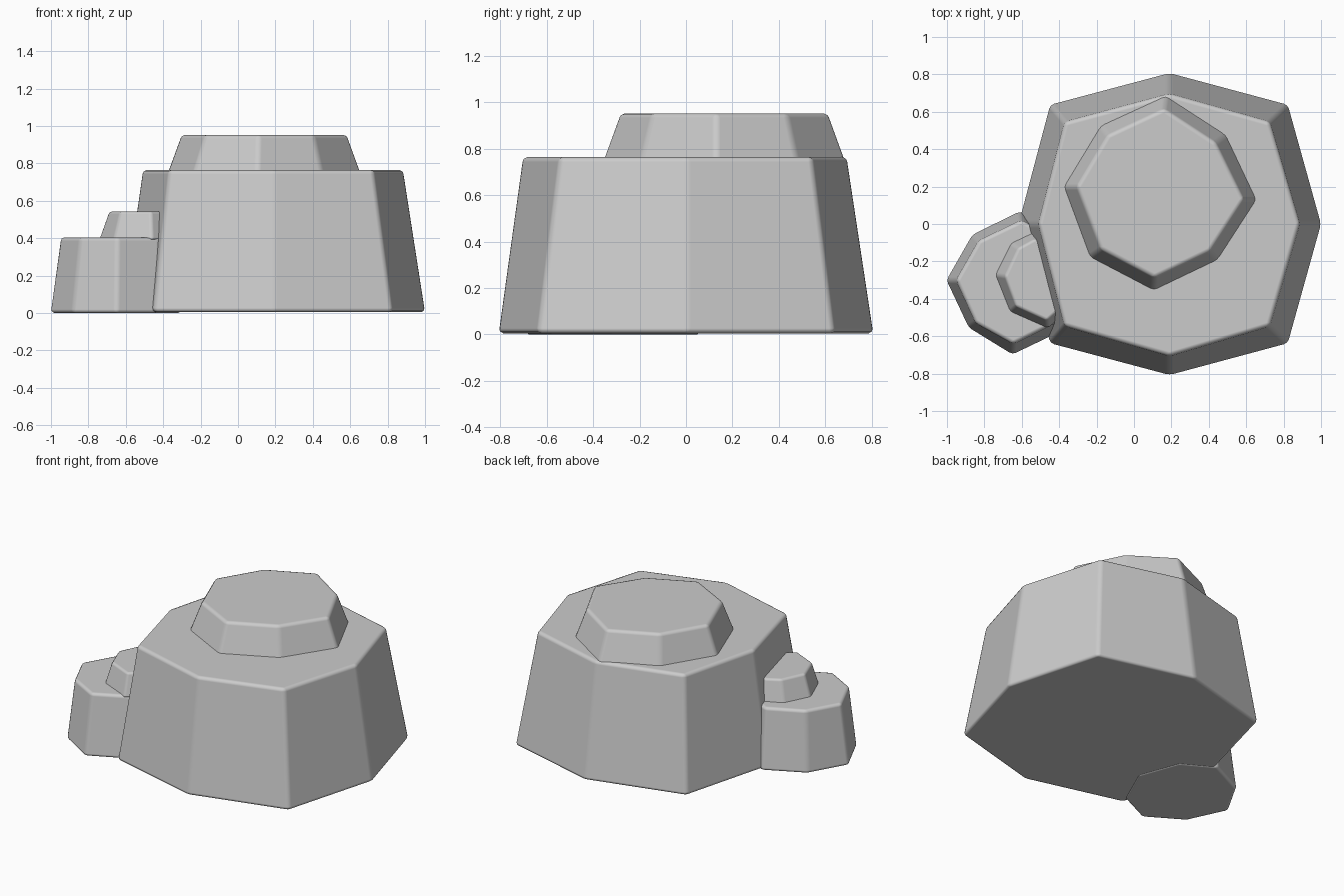
import bpy, bmesh, math


def rock(name, bottom, top, z0, z1, bevel):
    """Tapered faceted boulder between two outlines with softened edges."""
    bm = bmesh.new()
    low = [bm.verts.new((x, y, z0)) for x, y in bottom]
    high = [bm.verts.new((x, y, z1)) for x, y in top]
    n = len(low)
    bm.faces.new(low)
    bm.faces.new(high)
    for i in range(n):
        j = (i + 1) % n
        bm.faces.new((low[i], low[j], high[j], high[i]))
    bmesh.ops.recalc_face_normals(bm, faces=bm.faces)
    mesh = bpy.data.meshes.new(name)
    bm.to_mesh(mesh)
    bm.free()
    obj = bpy.data.objects.new(name, mesh)
    bpy.context.collection.objects.link(obj)
    mod = obj.modifiers.new("soft_edges", 'BEVEL')
    mod.width = bevel
    mod.segments = 2
    mod.limit_method = 'ANGLE'
    mod.angle_limit = math.radians(15)
    mod.harden_normals = True
    for p in mesh.polygons:
        p.use_smooth = True
    return obj


# Main boulder: octagon with a tapered top
rock("main_boulder",
     [(1.003, 0), (0.825, 0.64), (0.19, 0.81), (-0.45, 0.64),
      (-0.62, 0), (-0.45, -0.64), (0.19, -0.81), (0.825, -0.64)],
     [(0.885, 0), (0.725, 0.545), (0.19, 0.695), (-0.37, 0.545),
      (-0.51, 0), (-0.37, -0.545), (0.19, -0.705), (0.725, -0.545)],
     0.005, 0.765, 0.022)

# Slab resting on the main boulder
rock("upper_slab",
     [(0.66, 0.13), (0.495, 0.48), (0.17, 0.69), (-0.18, 0.53),
      (-0.38, 0.2), (-0.24, -0.18), (0.105, -0.36), (0.45, -0.195)],
     [(0.585, 0.13), (0.435, 0.435), (0.16, 0.615), (-0.14, 0.475),
      (-0.305, 0.2), (-0.175, -0.135), (0.11, -0.285), (0.405, -0.145)],
     0.745, 0.953, 0.02)

# Small boulder at the left side
rock("side_boulder",
     [(-0.30, -0.32), (-0.40, -0.05), (-0.61, 0.07), (-0.865, -0.055),
      (-1.005, -0.3), (-0.885, -0.555), (-0.65, -0.70), (-0.42, -0.59)],
     [(-0.34, -0.32), (-0.42, -0.08), (-0.60, 0.02), (-0.83, -0.09),
      (-0.95, -0.3), (-0.845, -0.53), (-0.645, -0.64), (-0.42, -0.53)],
     0.0, 0.405, 0.02)

# Little slab on the small boulder
rock("side_slab",
     [(-0.30, -0.30), (-0.37, -0.12), (-0.53, -0.04), (-0.66, -0.1),
      (-0.745, -0.27), (-0.665, -0.47), (-0.46, -0.56), (-0.36, -0.48)],
     [(-0.34, -0.30), (-0.40, -0.14), (-0.53, -0.08), (-0.62, -0.13),
      (-0.69, -0.28), (-0.63, -0.44), (-0.465, -0.515), (-0.39, -0.45)],
     0.39, 0.543, 0.015)
